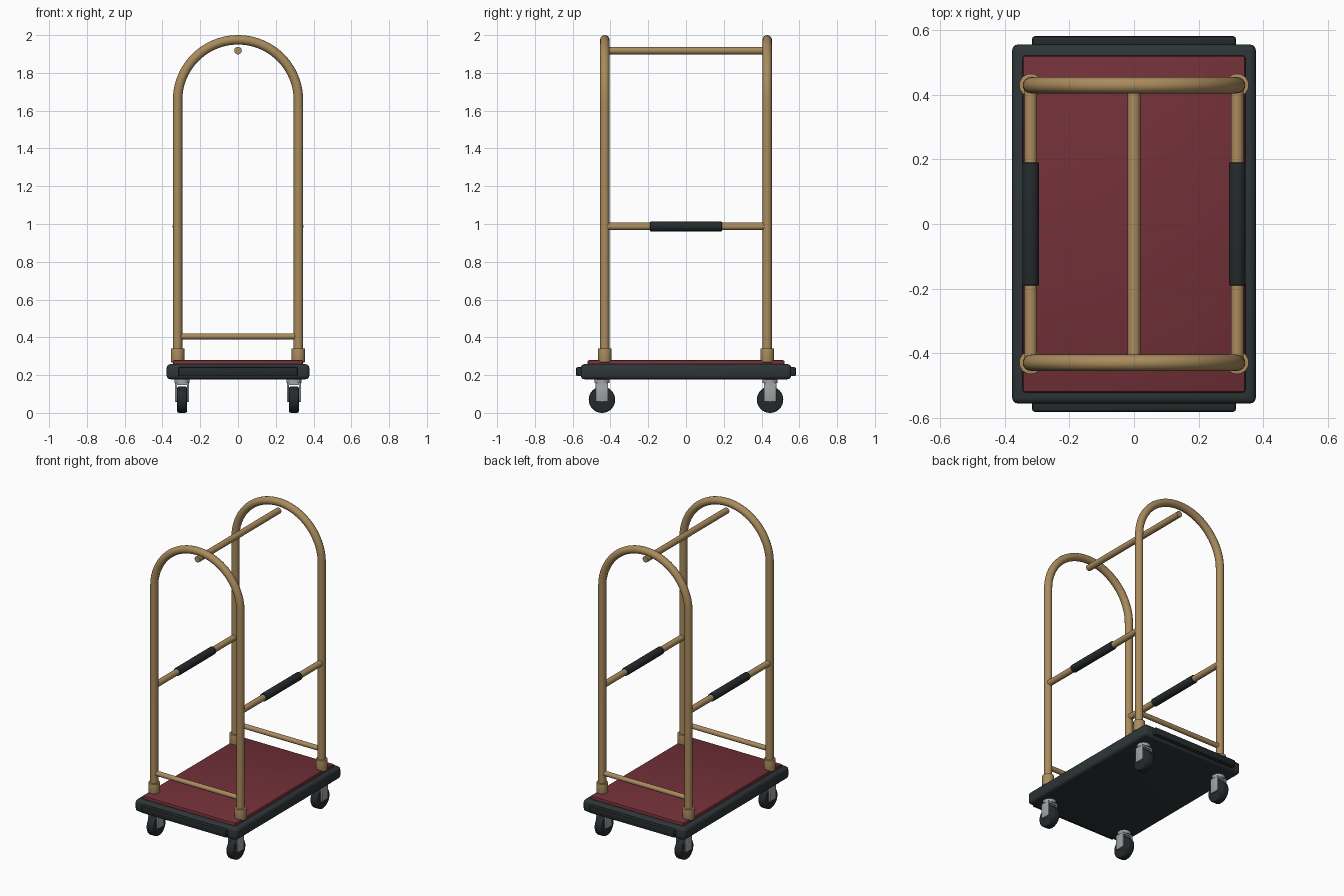
import bpy
from math import pi, cos, sin

if "Cube" in bpy.data.objects:
    bpy.data.objects.remove(bpy.data.objects["Cube"])


def material(name, r, g, b):
    m = bpy.data.materials.new(name)
    m.diffuse_color = (r, g, b, 1)
    m.use_nodes = True
    m.node_tree.nodes["Principled BSDF"].inputs["Base Color"].default_value = m.diffuse_color
    return m


BRASS = material("brass", 0.40, 0.26, 0.11)
CARPET = material("red_carpet", 0.17, 0.03, 0.04)
FRAME = material("dark_frame", 0.027, 0.036, 0.038)
RUBBER = material("black_rubber", 0.018, 0.023, 0.025)
STEEL = material("steel", 0.36, 0.37, 0.38)


def finish(ob, name, mat, bevel=0, segments=3):
    ob.name = name
    ob.data.materials.append(mat)
    if bevel:
        mod = ob.modifiers.new("Bevel", "BEVEL")
        mod.width, mod.segments = bevel, segments
        mod.limit_method = "ANGLE"
        bpy.ops.object.modifier_apply(modifier=mod.name)
    bpy.ops.object.shade_smooth_by_angle()
    return ob


def box(name, loc, size, mat, bevel=0, segments=3):
    bpy.ops.mesh.primitive_cube_add(size=1, location=loc)
    ob = bpy.context.object
    ob.scale = size
    bpy.ops.object.transform_apply(location=False, rotation=False, scale=True)
    return finish(ob, name, mat, bevel, segments)


def rod(name, loc, radius, length, axis, mat, bevel=0):
    rot = {"x": (0, pi / 2, 0), "y": (pi / 2, 0, 0), "z": (0, 0, 0)}[axis]
    bpy.ops.mesh.primitive_cylinder_add(vertices=32, radius=radius, depth=length,
                                        location=loc, rotation=rot)
    return finish(bpy.context.object, name, mat, bevel)


def tube(name, points, radius, mat):
    cu = bpy.data.curves.new(name, "CURVE")
    cu.dimensions = "3D"
    cu.bevel_depth, cu.bevel_resolution, cu.use_fill_caps = radius, 6, True
    sp = cu.splines.new("POLY")
    sp.points.add(len(points) - 1)
    for p, co in zip(sp.points, points):
        p.co = (*co, 1)
    ob = bpy.data.objects.new(name, cu)
    bpy.context.collection.objects.link(ob)
    bpy.ops.object.select_all(action="DESELECT")
    ob.select_set(True)
    bpy.context.view_layer.objects.active = ob
    bpy.ops.object.convert(target="MESH")
    return finish(bpy.context.object, name, mat)


HX, HY, R = 0.32, 0.43, 0.025

# Platform and carpet
box("deck", (0, 0, 0.218), (0.756, 1.114, 0.08), FRAME, 0.02)
box("carpet", (0, 0, 0.262), (0.69, 1.044, 0.034), CARPET, 0.008, 2)

for s, end in ((-1, "front"), (1, "back")):
    # End bumper
    box(f"{end}_bumper", (0, s * 0.563, 0.218), (0.632, 0.038, 0.048), RUBBER, 0.008, 2)

    # Arched hoop and its low cross bar
    arch = [(HX * cos(a), s * HY, 1.655 + HX * sin(a))
            for a in (i * pi / 40 for i in range(41))]
    tube(f"{end}_hoop", [(HX, s * HY, 0.265)] + arch + [(-HX, s * HY, 0.265)], R, BRASS)
    rod(f"{end}_low_bar", (0, s * HY, 0.405), 0.016, 2 * HX - 0.03, "x", BRASS)

    for t, side in ((-1, "left"), (1, "right")):
        tag = f"{end}_{side}"
        # Post socket
        rod(f"{tag}_socket", (t * HX, s * HY, 0.305), 0.036, 0.074, "z", BRASS, 0.003)

        # Caster: swivel, fork, axle and wheel
        cx, cy = t * 0.296, s * 0.445
        rod(f"{tag}_swivel", (cx, cy, 0.17), 0.04, 0.026, "z", STEEL)
        box(f"{tag}_fork_top", (cx, cy, 0.153), (0.074, 0.066, 0.012), STEEL)
        for u, part in ((-1, "inner"), (1, "outer")):
            box(f"{tag}_fork_{part}", (cx + u * t * 0.032, cy, 0.108),
                (0.01, 0.066, 0.098), STEEL, 0.002, 2)
        rod(f"{tag}_axle", (cx, cy, 0.07), 0.012, 0.07, "x", STEEL)
        rod(f"{tag}_wheel", (cx, cy, 0.07), 0.07, 0.052, "x", RUBBER, 0.01)

# Side rails with rubber grips
for t, side in ((-1, "left"), (1, "right")):
    rod(f"{side}_rail", (t * HX, 0, 0.987), 0.02, 2 * HY - 0.02, "y", BRASS)
    rod(f"{side}_grip", (t * HX, 0, 0.987), 0.026, 0.38, "y", RUBBER, 0.003)

# Hanging bar under the arches
rod("hanging_bar", (0, 0, 1.918), 0.02, 2 * HY, "y", BRASS)
